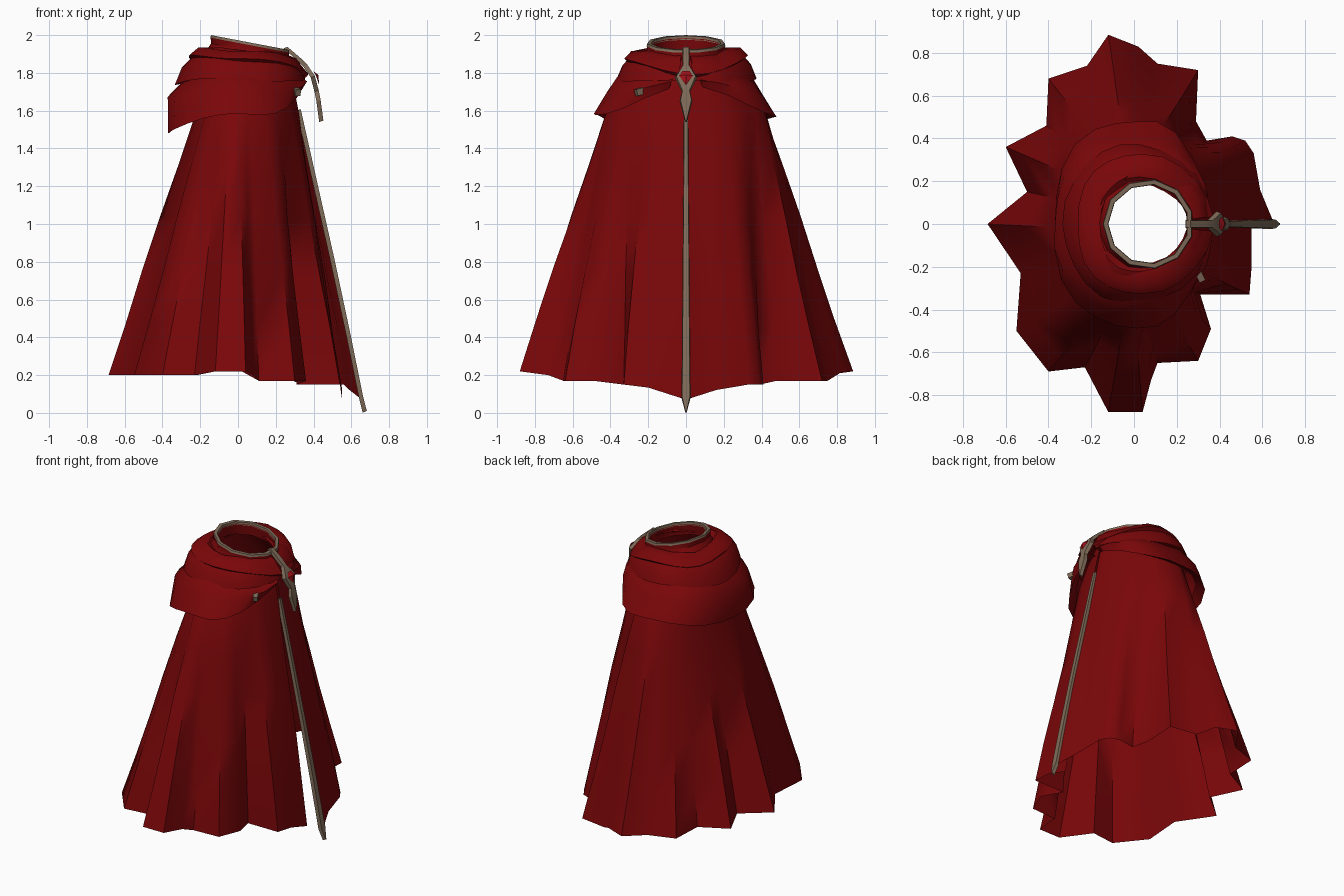
import bpy, math

if "Cube" in bpy.data.objects:
    bpy.data.objects.remove(bpy.data.objects["Cube"])

def material(name, col):
    m = bpy.data.materials.new(name)
    m.diffuse_color = (*col, 1)
    m.use_nodes = True
    m.node_tree.nodes["Principled BSDF"].inputs["Base Color"].default_value = m.diffuse_color
    return m

RED = material("red cloth", (0.195, 0.002, 0.0027))
BEIGE = material("tan trim", (0.215, 0.15, 0.1))
GEM = material("red gem", (0.36, 0.006, 0.009))

def make(name, verts, faces, mat, angle=35):
    me = bpy.data.meshes.new(name)
    me.from_pydata(verts, [], faces)
    me.materials.append(mat)
    ob = bpy.data.objects.new(name, me)
    bpy.context.collection.objects.link(ob)
    bpy.ops.object.select_all(action='DESELECT')
    ob.select_set(True)
    bpy.context.view_layer.objects.active = ob
    bpy.ops.object.shade_smooth_by_angle(angle=math.radians(angle))
    return ob

def loft(name, rings, mat, closed=False, angle=35):
    n = len(rings[0])
    verts = [p for r in rings for p in r]
    faces = []
    for k in range(len(rings) - 1):
        for i in range(n if closed else n - 1):
            j = (i + 1) % n
            faces.append((k*n + i, k*n + j, (k+1)*n + j, (k+1)*n + i))
    return make(name, verts, faces, mat, angle)

def oval(a, back, front, side):
    c, s = math.cos(a), math.sin(a)
    return (front if c > 0 else back) * c, side * s

# pleated hem outline, anticlockwise from the front opening
HEM = [(.65, .015), (.59, .16), (.56, .33), (.52, .39), (.46, .41), (.34, .39),
       (.29, .48), (.30, .72), (.11, .75), (.02, .83), (-.12, .885), (-.22, .74),
       (-.40, .68), (-.41, .46), (-.60, .36), (-.50, .15), (-.685, 0), (-.53, -.23),
       (-.55, -.50), (-.40, -.69), (-.23, -.67), (-.12, -.88), (.04, -.88),
       (.08, -.73), (.11, -.65), (.30, -.64), (.36, -.49), (.31, -.33),
       (.54, -.33), (.55, -.20), (.55, -.02)]

def hem_z(x, y):
    if x > 0.25 and abs(y) < 0.45:
        return 0.07 + 0.08 * min(1, abs(y) / 0.25)
    return 0.17 if x > 0.08 else 0.20 + 0.02 * (abs(y) > 0.8)

# cloak body: pleats up to the shoulders, then in to the neck
n = len(HEM)
rings = []
angles = []
for i, (x, y) in enumerate(HEM):
    even = 2 * math.pi * i / (n - 1)
    real = math.atan2(y, x) % (2 * math.pi)
    angles.append(0.25 * even + 0.75 * real)
for t in (0, .2, .4, .6, .8, 1):
    ring = []
    for i, (x, y) in enumerate(HEM):
        tx, ty = oval(angles[i], .22, .32, .42)
        z0 = hem_z(x, y)
        w = 0.008 * math.sin(math.pi * t) * math.sin(i * 2.3 + 5 * t)
        ring.append((x + (tx - x) * t + w * math.cos(angles[i]),
                     y + (ty - y) * t + w * math.sin(angles[i]),
                     z0 + (1.6 - z0) * t))
    rings.append(ring)
for back, front, side, z in ((.19, .29, .32, 1.75), (.14, .25, .2, 1.89)):
    rings.append([(*oval(a, back, front, side), z) for a in angles])
loft("cloak_body", rings, RED, angle=55)

# draped cowl layers: back, front, side radius, height, back drop, front lift, corner bulge
def cowl(name, rows, start, seed, power=3):
    rs = []
    m = 22
    for back, front, side, z, drop, lift, bulge in rows:
        r = []
        for i in range(m + 1):
            a = start + (2 * math.pi - 2 * start) * i / m
            c = math.cos(a)
            k = 1 + bulge * abs(math.sin(2 * a)) + 0.018 * math.sin(5 * a + seed + 9 * z)
            x, y = oval(a, back, front, side)
            zz = z - drop * max(0, -c) ** 2 + lift * max(0, c) ** power
            r.append((x * k, y * k, zz + 0.01 * math.sin(3 * a + seed)))
        rs.append(r)
    return loft(name, rs, RED, angle=45)

cowl("lower_cowl", [(.33, .31, .42, 1.61, .07, .14, .04),
                    (.37, .33, .48, 1.575, .09, .15, .06),
                    (.37, .36, .41, 1.69, .01, .07, .05),
                    (.29, .33, .36, 1.77, .01, .01, .03),
                    (.20, .28, .28, 1.82, 0, .0, 0)], 0.18, 0.5, 4)
cowl("upper_cowl", [(.27, .30, .32, 1.77, .01, -.02, 0),
                    (.33, .36, .37, 1.765, .02, -.015, .02),
                    (.295, .345, .34, 1.84, .0, -.03, .03),
                    (.235, .31, .285, 1.90, 0, -.035, .03),
                    (.17, .275, .225, 1.925, 0, -.045, 0),
                    (.13, .25, .19, 1.90, 0, -.03, 0)], 0.1, 2.0)
# second soft fold that crosses the shoulders and dips to the clasp
cowl("shoulder_fold", [(.25, .355, .30, 1.86, 0, -.08, 0),
                       (.265, .365, .325, 1.885, 0, -.09, .03),
                       (.215, .315, .285, 1.925, 0, -.07, .03),
                       (.16, .275, .22, 1.925, 0, -.045, 0)], 0.1, 3.4, 2)

# tilted collar with a trimmed rim
def neck(r, dz):
    pts = []
    for i in range(11):
        a = 2 * math.pi * (i + .5) / 11
        x = r * math.cos(a)
        pts.append((.067 + x, r * .99 * math.sin(a), 1.96 - .19 * x + dz))
    return pts

loft("collar", [neck(.235, -.085), neck(.21, -.045), neck(.212, -.012)], RED, True)
loft("collar_lining", [neck(.187, -.012), neck(.195, -.09)], RED, True)
loft("collar_rim", [neck(.213, -.014), neck(.21, 0), neck(.189, 0), neck(.187, -.02)],
     BEIGE, True)

# flat strips running down the front: stations of x, z, half width
def strip(name, stations, thick):
    rs = []
    for x, z, w in stations:
        dx, dz = thick * .85, thick * .3
        rs.append([(x, -w, z), (x + dx, -w * .85, z + dz),
                   (x + dx, w * .85, z + dz), (x, w, z)])
    return loft(name, rs, BEIGE, True, 25)

strip("front_trim", [(.31, 1.60, .012), (.40, 1.2, .014), (.49, .8, .018),
                     (.575, .4, .021), (.64, .08, .024), (.66, .002, .004)], .026)
strip("clasp", [(.24, 1.93, .018), (.31, 1.87, .02), (.345, 1.835, .018), (.385, 1.775, .06),
                (.405, 1.70, .022), (.415, 1.65, .034), (.43, 1.54, .004)], .026)

# gem set on the clasp
gem = [(.398, -.018, 1.81), (.413, -.036, 1.785), (.43, 0, 1.735), (.413, .036, 1.785),
       (.398, .018, 1.81), (.425, 0, 1.79)]
make("clasp_gem", gem, [(i, (i + 1) % 5, 5) for i in range(5)], GEM)

# small strap tab peeking out of the cowl
bpy.ops.mesh.primitive_cube_add(size=1, location=(.302, -.23, 1.705), rotation=(0.25, 0, .45))
tab = bpy.context.object
tab.name = "strap_tab"
tab.scale = (.03, .08, .035)
tab.data.materials.append(BEIGE)
